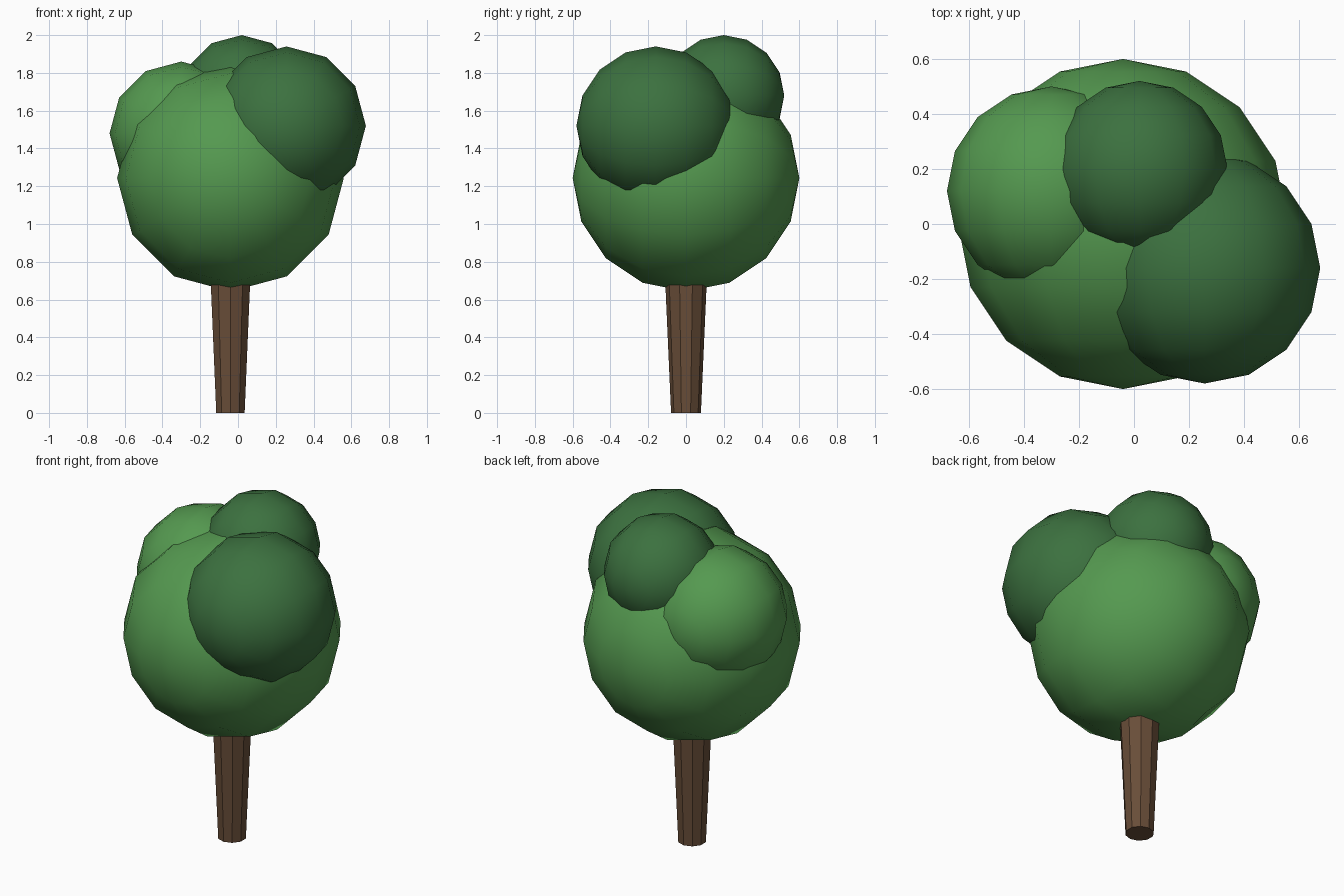
import bpy
from math import radians

if "Cube" in bpy.data.objects:
    bpy.data.objects.remove(bpy.data.objects["Cube"])


def material(name, color):
    m = bpy.data.materials.new(name)
    m.diffuse_color = (*color, 1.0)
    m.use_nodes = True
    m.node_tree.nodes["Principled BSDF"].inputs["Base Color"].default_value = m.diffuse_color
    return m


bark = material("bark", (0.14, 0.075, 0.04))
light_leaf = material("light_leaf", (0.09, 0.32, 0.08))
dark_leaf = material("dark_leaf", (0.045, 0.165, 0.05))

# Trunk: ten flat sides, widening upward into the crown
TRUNK_TOP = 0.9
bpy.ops.mesh.primitive_cone_add(vertices=10, radius1=0.079, radius2=0.119,
                                depth=TRUNK_TOP, location=(-0.04, 0, TRUNK_TOP / 2))
trunk = bpy.context.object
trunk.name = "trunk"
trunk.data.materials.append(bark)


def leaf_ball(name, center, radius, mat):
    # Low-poly smooth sphere with its poles facing front and back
    bpy.ops.mesh.primitive_uv_sphere_add(segments=12, ring_count=8, radius=radius,
                                         location=center, rotation=(radians(90), 0, 0))
    ball = bpy.context.object
    ball.name = name
    ball.data.materials.append(mat)
    bpy.ops.object.shade_smooth()


# Crown: one main ball and three smaller clumps
leaf_ball("main_crown", (-0.04, 0, 1.243), 0.60, light_leaf)
leaf_ball("right_clump", (0.257, -0.16, 1.52), 0.42, dark_leaf)
leaf_ball("left_clump", (-0.30, 0.12, 1.48), 0.38, light_leaf)
leaf_ball("top_clump", (0.02, 0.20, 1.68), 0.32, dark_leaf)
